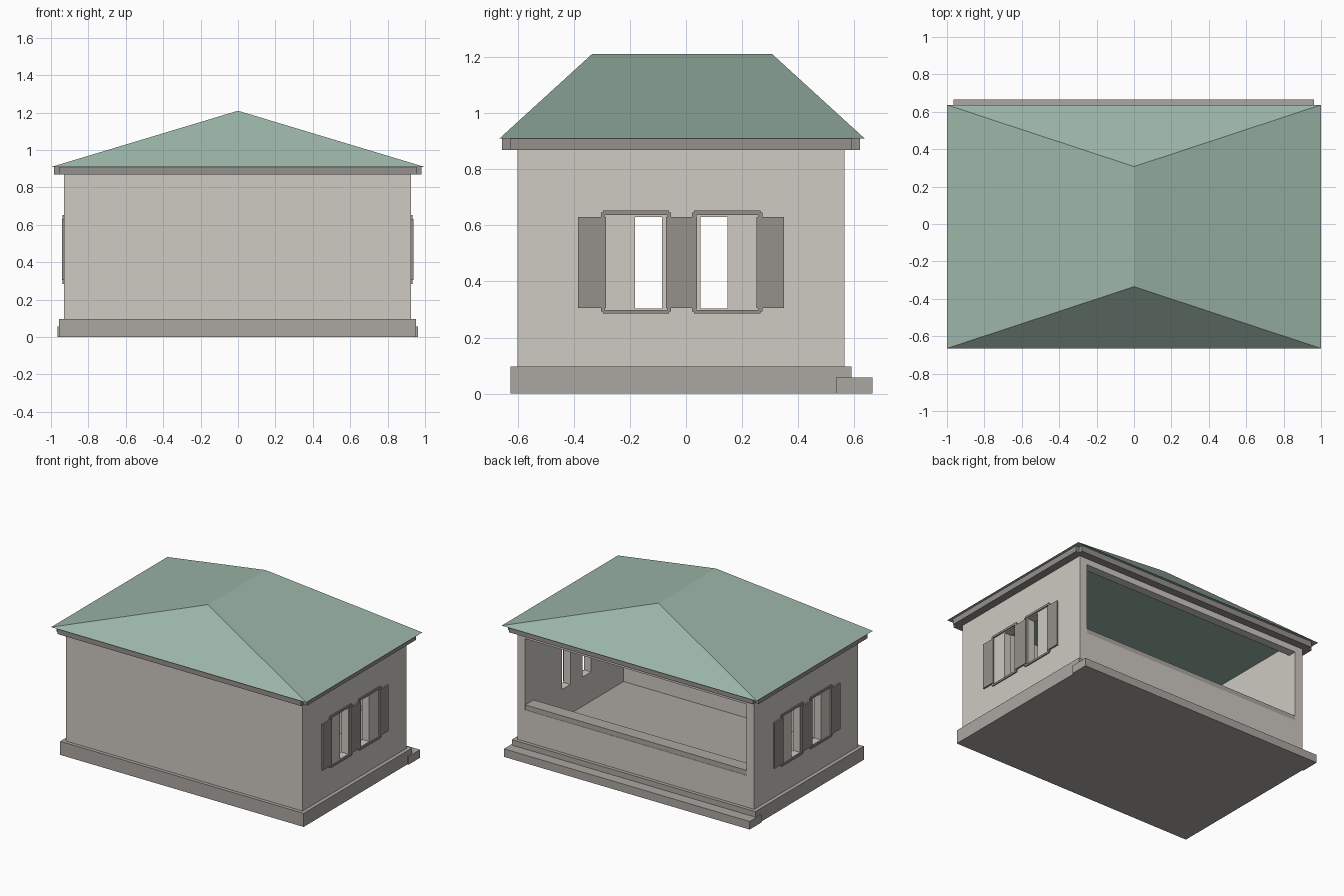
import bpy, bmesh
from mathutils import Matrix, Vector

if "Cube" in bpy.data.objects:
    bpy.data.objects.remove(bpy.data.objects["Cube"])


def material(name, rgb):
    m = bpy.data.materials.new(name)
    m.diffuse_color = (*rgb, 1)
    m.use_nodes = True
    m.node_tree.nodes["Principled BSDF"].inputs["Base Color"].default_value = m.diffuse_color
    return m


WALL = material("plaster", (0.62, 0.59, 0.54))
STONE = material("stone", (0.41, 0.39, 0.36))
TRIM = material("trim", (0.30, 0.28, 0.26))
ROOF = material("roof_green", (0.33, 0.46, 0.39))


def boxes(name, spans, mat=None):
    """One object made of boxes given as (x0, x1, y0, y1, z0, z1)."""
    bm = bmesh.new()
    for x0, x1, y0, y1, z0, z1 in spans:
        centre = Vector((x0 + x1, y0 + y1, z0 + z1)) / 2
        size = Matrix.Diagonal((x1 - x0, y1 - y0, z1 - z0, 1))
        bmesh.ops.create_cube(bm, size=1, matrix=Matrix.Translation(centre) @ size)
    return finish(name, bm, mat)


def finish(name, bm, mat):
    bmesh.ops.recalc_face_normals(bm, faces=bm.faces)
    mesh = bpy.data.meshes.new(name)
    bm.to_mesh(mesh)
    bm.free()
    obj = bpy.data.objects.new(name, mesh)
    bpy.context.collection.objects.link(obj)
    if mat:
        mesh.materials.append(mat)
    return obj


def cut(obj, spans):
    cutter = boxes("cutter", spans)
    mod = obj.modifiers.new("cut", 'BOOLEAN')
    mod.operation = 'DIFFERENCE'
    mod.solver = 'EXACT'
    mod.object = cutter
    bpy.context.view_layer.objects.active = obj
    bpy.ops.object.modifier_apply(modifier=mod.name)
    bpy.data.objects.remove(cutter)


# plinth and the long step at the back
boxes("plinth", [(-0.957, 0.953, -0.625, 0.59, 0, 0.096)], STONE)
boxes("back_step", [(-0.965, 0.962, 0.535, 0.665, 0, 0.057)], STONE)

# hollow walls with narrow side slots and a wide back opening
slots = [(-0.182, -0.086), (0.051, 0.147)]
walls = boxes("walls", [(-0.93, 0.926, -0.6, 0.565, 0.09, 0.91)], WALL)
cut(walls, [(-0.875, 0.871, -0.545, 0.505, 0.0, 1.0)])
cut(walls, [(-0.87, 0.866, 0.45, 0.7, 0.32, 0.825)])
cut(walls, [(-1.2, 1.2, a, b, 0.303, 0.63) for a, b in slots])
boxes("back_sill", [(-0.87, 0.866, 0.47, 0.563, 0.32, 0.355)], STONE)

# window frames and shutters on both sides
for label, sx in (("right", 1), ("left", -1)):
    face = 0.926 if sx > 0 else -0.93

    def side(y0, y1, z0, z1, depth):
        xs = sorted((face - sx * 0.005, face + sx * depth))
        return (*xs, y0, y1, z0, z1)

    frames = []
    for c in (-0.178, 0.147):
        for s in (-1, 1):
            ys = sorted((c + s * 0.11, c + s * 0.125))
            frames.append(side(*ys, 0.292, 0.645, 0.008))
        frames.append(side(c - 0.118, c + 0.118, 0.637, 0.652, 0.008))
        frames.append(side(c - 0.118, c + 0.118, 0.285, 0.298, 0.008))
    boxes(label + "_window_frames", frames, TRIM)
    boxes(label + "_shutters",
          [side(a, b, 0.305, 0.63, 0.011) for a, b in
           ((-0.385, -0.285), (-0.072, -0.016), (-0.016, 0.04), (0.252, 0.35))], TRIM)

# eave boards around the wall top
boxes("long_eave_boards", [(-0.958, 0.954, -0.655, -0.6, 0.868, 0.91),
                           (-0.958, 0.954, 0.565, 0.62, 0.868, 0.91)], TRIM)
boxes("side_eave_boards", [(-0.985, -0.93, -0.628, 0.592, 0.868, 0.91),
                           (0.926, 0.981, -0.628, 0.592, 0.868, 0.91)], TRIM)

# solid hip roof: the convex hull of the eave corners and the ridge
bm = bmesh.new()
for x in (-1, 1):
    for y in (-0.665, 0.637):
        bm.verts.new((x, y, 0.909))
for y in (-0.335, 0.307):
    bm.verts.new((0, y, 1.21))
bmesh.ops.convex_hull(bm, input=bm.verts[:])
bmesh.ops.dissolve_limit(bm, angle_limit=0.01, verts=bm.verts[:], edges=bm.edges[:])
finish("hip_roof", bm, ROOF)
